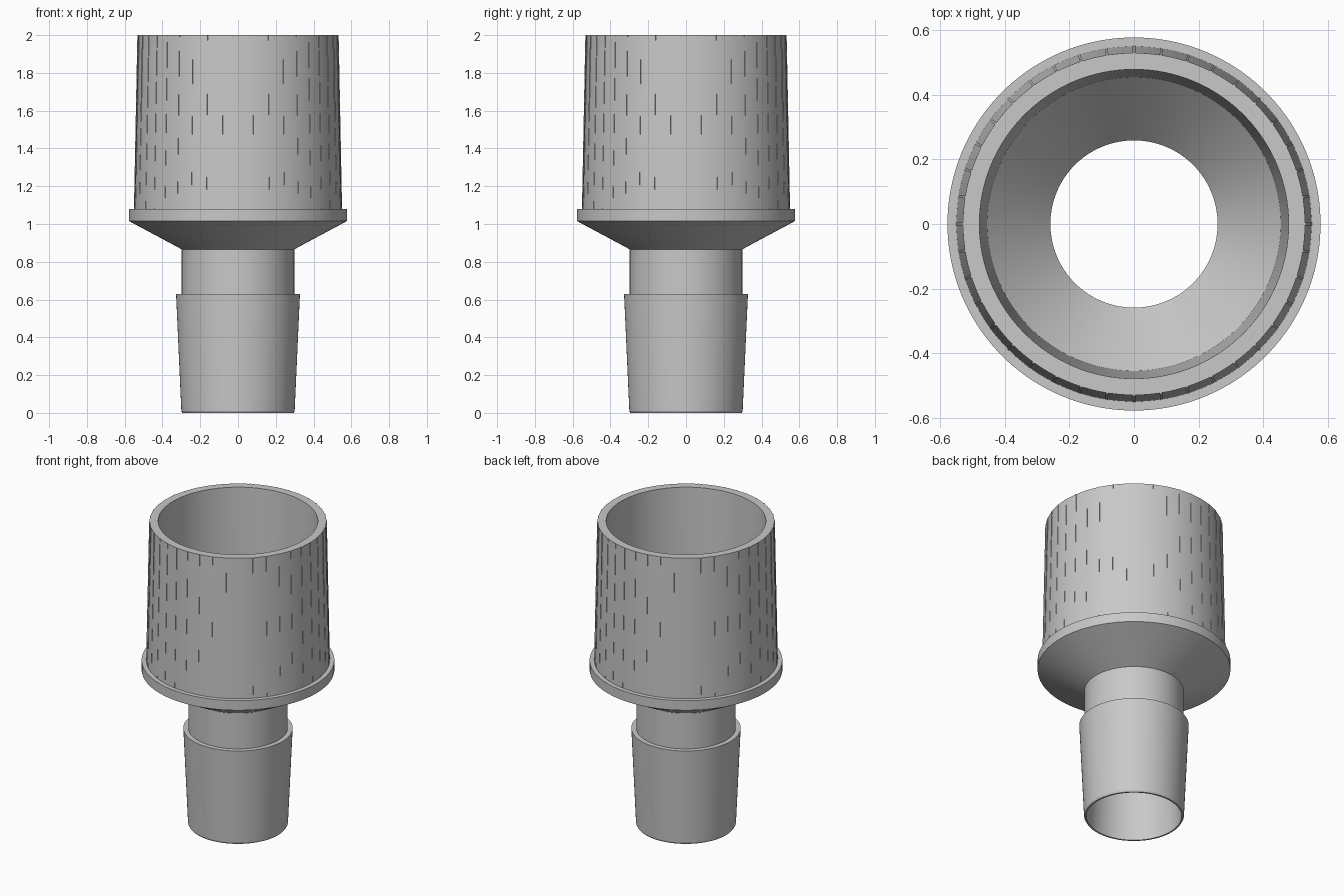
import bpy, bmesh, math
from mathutils import Matrix

if "Cube" in bpy.data.objects:
    bpy.data.objects.remove(bpy.data.objects["Cube"], do_unlink=True)

grey = bpy.data.materials.new("light_grey_plastic")
grey.use_nodes = True
grey.diffuse_color = (0.58, 0.58, 0.58, 1)
grey.node_tree.nodes["Principled BSDF"].inputs["Base Color"].default_value = (0.58, 0.58, 0.58, 1)

SEGMENTS = 160
RIBS = 40
SLEEVE_LOW, SLEEVE_TOP = 1.08, 2.0


def finish(name, bm):
    bmesh.ops.recalc_face_normals(bm, faces=bm.faces)
    mesh = bpy.data.meshes.new(name)
    bm.to_mesh(mesh)
    bm.free()
    mesh.materials.append(grey)
    obj = bpy.data.objects.new(name, mesh)
    bpy.context.collection.objects.link(obj)
    bpy.ops.object.select_all(action="DESELECT")
    obj.select_set(True)
    bpy.context.view_layer.objects.active = obj
    bpy.ops.object.shade_smooth_by_angle(angle=math.radians(20))
    return obj


# Hollow stepped adapter: closed (radius, height) profile turned around z
profile = [
    (0.285, 0.0), (0.295, 0.0), (0.30, 0.01),      # bottom lip
    (0.328, 0.63), (0.298, 0.63),                  # tapered spigot and step
    (0.298, 0.866), (0.578, 1.016),                # neck and flare
    (0.578, SLEEVE_LOW), (0.55, SLEEVE_LOW),       # flange
    (0.53, SLEEVE_TOP), (0.479, SLEEVE_TOP),       # sleeve and rim
    (0.455, 1.08), (0.259, 0.87), (0.259, 0.63),   # bore
]
bm = bmesh.new()
rings = []
for i in range(SEGMENTS):
    a = 2 * math.pi * i / SEGMENTS
    rings.append([bm.verts.new((r * math.cos(a), r * math.sin(a), z)) for r, z in profile])
for i, ring in enumerate(rings):
    after = rings[(i + 1) % SEGMENTS]
    for j in range(len(profile)):
        k = (j + 1) % len(profile)
        bm.faces.new((ring[j], after[j], after[k], ring[k]))
finish("hose_adapter", bm)

# Fine grip ribs that follow the sleeve taper and fade towards the flange
bm = bmesh.new()
for n in range(RIBS):
    turn = Matrix.Rotation(2 * math.pi * n / RIBS, 3, "Z")
    ends = []
    for r, z, proud in ((0.55, SLEEVE_LOW, 0.001), (0.53, SLEEVE_TOP, 0.003)):
        corners = ((r - 0.01, -0.004), (r + proud, -0.004), (r + proud, 0.004), (r - 0.01, 0.004))
        ends.append([bm.verts.new(turn @ Matrix.Translation((x, y, z)).translation) for x, y in corners])
    low, top = ends
    bm.faces.new(low)
    bm.faces.new(top)
    for j in range(4):
        k = (j + 1) % 4
        bm.faces.new((low[j], low[k], top[k], top[j]))
finish("grip_ribs", bm)
